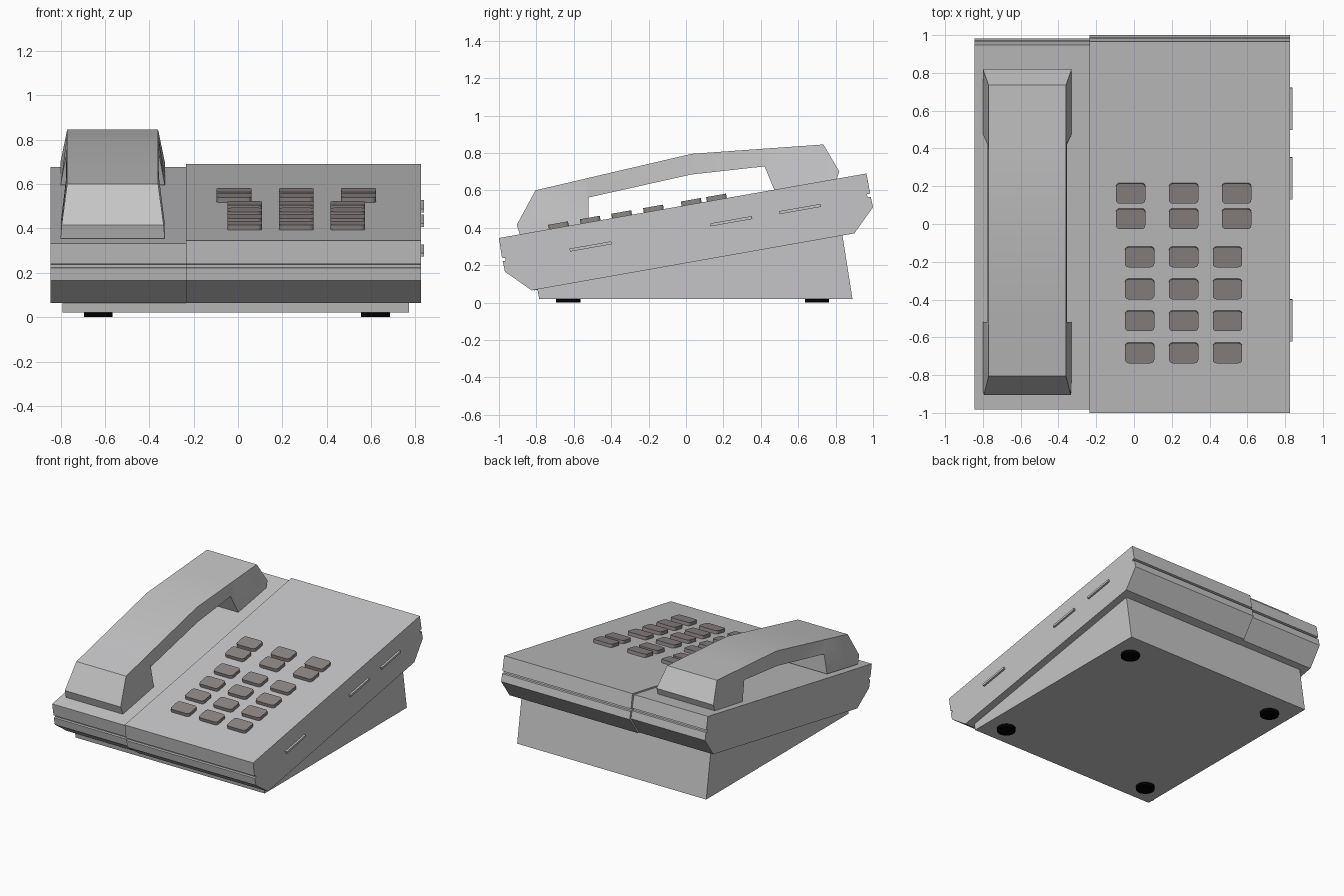
import bpy, bmesh, math
from mathutils import Vector, Matrix

if "Cube" in bpy.data.objects:
    bpy.data.objects.remove(bpy.data.objects["Cube"])


def material(name, color):
    m = bpy.data.materials.new(name)
    m.use_nodes = True
    m.diffuse_color = (*color, 1)
    m.node_tree.nodes["Principled BSDF"].inputs["Base Color"].default_value = (*color, 1)
    return m


GREY = material("light grey plastic", (0.56, 0.56, 0.57))
KEY = material("warm grey keys", (0.27, 0.24, 0.235))
BLACK = material("black rubber", (0.0, 0.0, 0.0))

SLOPE = math.atan2(0.345, 1.965)


def deck_z(y):
    return 0.345 + (y + 1) * math.tan(SLOPE)


def finish(name, bm, mat):
    bmesh.ops.recalc_face_normals(bm, faces=bm.faces)
    me = bpy.data.meshes.new(name)
    bm.to_mesh(me)
    bm.free()
    me.materials.append(mat)
    ob = bpy.data.objects.new(name, me)
    bpy.context.collection.objects.link(ob)
    return ob


def prism(name, profile, x0, x1, mat):
    """Extrude a (y, z) side profile from x0 to x1."""
    bm = bmesh.new()
    face = bm.faces.new([bm.verts.new((x0, y, z)) for y, z in profile])
    ext = bmesh.ops.extrude_face_region(bm, geom=[face])
    verts = [v for v in ext["geom"] if isinstance(v, bmesh.types.BMVert)]
    bmesh.ops.translate(bm, verts=verts, vec=(x1 - x0, 0, 0))
    return finish(name, bm, mat)


# Housing: wedge with a groove at the front and back
body = [(-1, 0.345), (-0.984, 0.24), (-0.966, 0.237), (-0.964, 0.224), (-0.98, 0.222),
        (-0.968, 0.165), (-0.825, 0.065), (0.9, 0.37), (1, 0.51), (0.988, 0.565),
        (0.97, 0.565), (0.968, 0.58), (0.985, 0.583), (0.965, 0.69)]
prism("keypad_housing", body, -0.235, 0.825, GREY)
cradle = [(y * 0.983, z - (0.013 if i in (0, len(body) - 1) else 0))
          for i, (y, z) in enumerate(body)]
prism("handset_cradle", cradle, -0.845, -0.235, GREY)

# Wedge stand below the housing
prism("stand", [(-0.785, 0.02), (0.89, 0.02), (0.83, 0.4), (-0.8, 0.1)], -0.79, 0.77, GREY)

# Rubber feet
for side, x in (("right", -0.63), ("left", 0.62)):
    for end, y in (("front", -0.63), ("back", 0.7)):
        bm = bmesh.new()
        bmesh.ops.create_cone(bm, cap_ends=True, segments=24, radius1=0.065, radius2=0.065,
                              depth=0.025, matrix=Matrix.Translation((x, y, 0.0125)))
        finish(f"{end}_{side}_foot", bm, BLACK)


# Keys: rounded plates lying on the sloped deck
def key(name, x, y):
    bm = bmesh.new()
    w, d, r, h = 0.078, 0.054, 0.02, 0.024
    ring = []
    for k, (sx, sy) in enumerate(((1, 1), (-1, 1), (-1, -1), (1, -1))):
        for step in range(4):
            a = math.pi / 2 * (k + step / 3)
            ring.append(bm.verts.new((sx * (w - r) + r * math.cos(a),
                                      sy * (d - r) + r * math.sin(a), -0.01)))
    face = bm.faces.new(ring)
    ext = bmesh.ops.extrude_face_region(bm, geom=[face])
    top = [v for v in ext["geom"] if isinstance(v, bmesh.types.BMVert)]
    bmesh.ops.translate(bm, verts=top, vec=(0, 0, h + 0.01))
    bmesh.ops.transform(bm, verts=bm.verts, matrix=Matrix.Translation((x, y, deck_z(y)))
                        @ Matrix.Rotation(SLOPE, 4, "X"))
    finish(name, bm, KEY)


for row, y in enumerate((-0.68, -0.51, -0.342, -0.172)):
    for col, x in enumerate((0.03, 0.263, 0.495)):
        key(f"number_key_{row}_{col}", x, y)
for row, y in enumerate((0.03, 0.165)):
    for col, x in enumerate((-0.018, 0.263, 0.543)):
        key(f"function_key_{row}_{col}", x, y)

# Slim sliders on the left side
for i, (y, z) in enumerate(((-0.51, 0.3), (0.242, 0.435), (0.61, 0.5))):
    bm = bmesh.new()
    bmesh.ops.create_cube(bm, size=1, matrix=Matrix.Translation((0.825, y, z))
                          @ Matrix.Rotation(SLOPE, 4, "X") @ Matrix.Diagonal((0.028, 0.226, 0.016, 1)))
    finish(f"side_slider_{i}", bm, GREY)

# Handset: trapezoid sections (top y, z, half width, bottom y, z, half width)
sections = [(-0.905, 0.415, 0.23, -0.885, 0.355, 0.235),
            (-0.805, 0.6, 0.205, -0.8, 0.37, 0.235),
            (-0.54, 0.662, 0.205, -0.52, 0.42, 0.235),
            (-0.515, 0.668, 0.205, -0.52, 0.562, 0.21),
            (0.03, 0.795, 0.205, 0.03, 0.685, 0.21),
            (0.42, 0.823, 0.205, 0.42, 0.728, 0.21),
            (0.45, 0.825, 0.205, 0.475, 0.595, 0.235),
            (0.735, 0.845, 0.205, 0.735, 0.64, 0.235),
            (0.82, 0.7, 0.235, 0.8, 0.645, 0.235)]
bm = bmesh.new()
cx = -0.565
rings = [[bm.verts.new(p) for p in ((cx - wt, yt, zt), (cx + wt, yt, zt),
                                    (cx + wb, yb, zb), (cx - wb, yb, zb))]
         for yt, zt, wt, yb, zb, wb in sections]
for a, b in zip(rings, rings[1:]):
    for i in range(4):
        j = (i + 1) % 4
        bm.faces.new((a[i], a[j], b[j], b[i]))
bm.faces.new(rings[0])
bm.faces.new(rings[-1])
handset = finish("handset", bm, GREY)
bpy.context.view_layer.objects.active = handset
handset.select_set(True)
bpy.ops.object.shade_smooth_by_angle(angle=math.radians(20))
